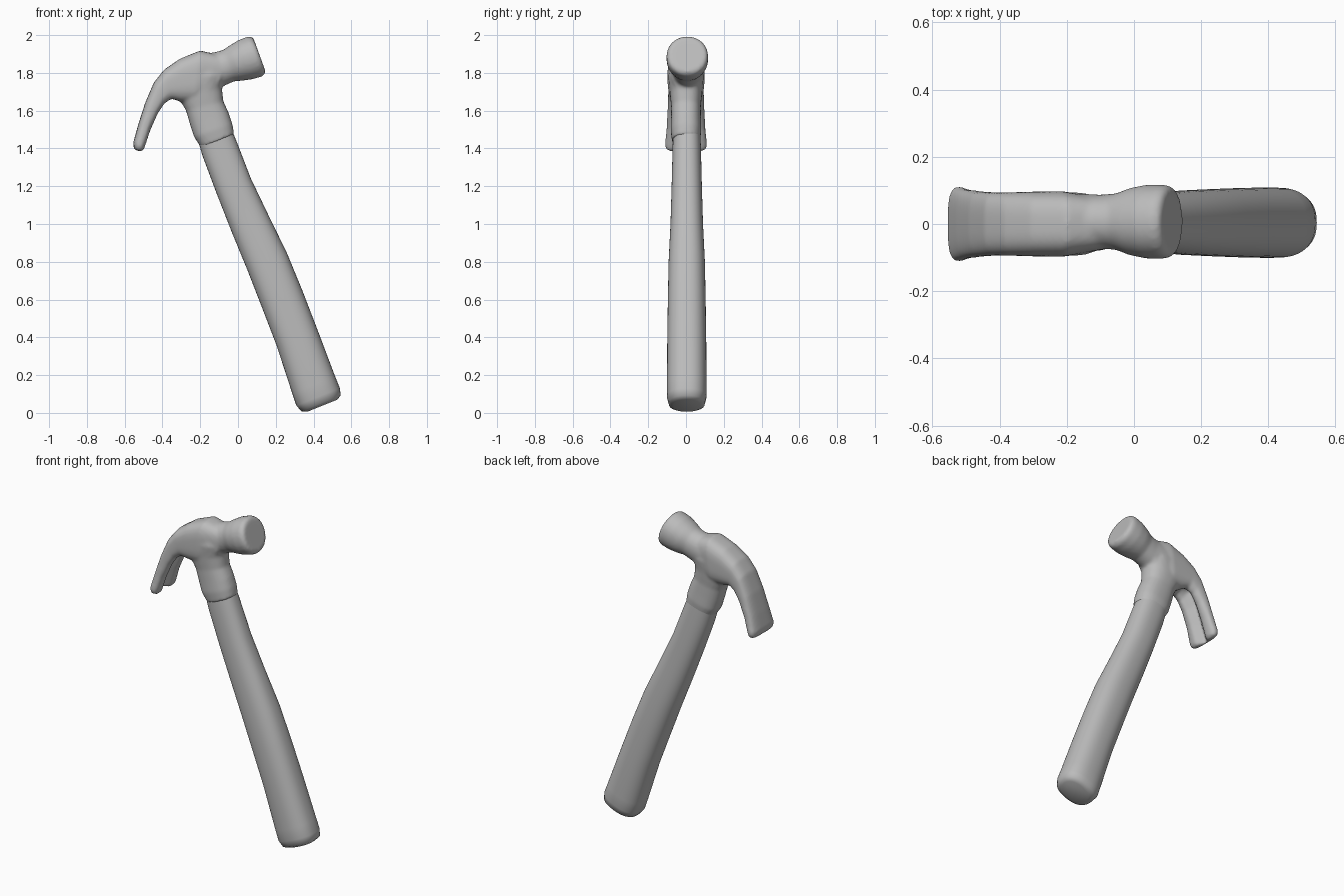
import bpy, bmesh, math
from mathutils import Vector

if "Cube" in bpy.data.objects:
    bpy.data.objects.remove(bpy.data.objects["Cube"])

grey = bpy.data.materials.new("plain_grey")
grey.use_nodes = True
grey.diffuse_color = (0.5, 0.5, 0.5, 1)
grey.node_tree.nodes["Principled BSDF"].inputs["Base Color"].default_value = (0.5, 0.5, 0.5, 1)

SIDES = 48


def spow(v, n):
    return math.copysign(abs(v) ** (2 / n), v)


def loft(bm, stations, n=2.4, y0=0.0):
    """Skin rounded sections. Station: one edge (x, z), other edge (x, z), half depth, groove."""
    rings = []
    for p, q, depth, groove in stations:
        a = Vector((p[0], y0, p[1]))
        b = Vector((q[0], y0, q[1]))
        mid, half = (a + b) / 2, (b - a) / 2
        ring = []
        for i in range(SIDES):
            t = math.tau * i / SIDES
            u, y = spow(math.cos(t), n), depth * spow(math.sin(t), n)
            if u > 0:
                u -= groove * math.exp(-(y / 0.03) ** 2)
            ring.append(bm.verts.new(mid + half * u + Vector((0, y, 0))))
        rings.append(ring)
    for r, s in zip(rings, rings[1:]):
        for i in range(SIDES):
            j = (i + 1) % SIDES
            bm.faces.new((r[i], r[j], s[j], s[i]))
    bm.faces.new(rings[0][::-1])
    bm.faces.new(rings[-1])


def along(cx, cz, angle, half, depth):
    """Station centred on (cx, cz), crossing an axis that points at the given angle."""
    t = math.radians(angle)
    dx, dz = -math.sin(t) * half, math.cos(t) * half
    return (cx + dx, cz + dz), (cx - dx, cz - dz), depth, 0


def finish(name, bm):
    bmesh.ops.recalc_face_normals(bm, faces=bm.faces)
    mesh = bpy.data.meshes.new(name)
    bm.to_mesh(mesh)
    bm.free()
    obj = bpy.data.objects.new(name, mesh)
    bpy.context.collection.objects.link(obj)
    mesh.materials.append(grey)
    bpy.ops.object.select_all(action='DESELECT')
    obj.select_set(True)
    bpy.context.view_layer.objects.active = obj
    bpy.ops.object.shade_smooth_by_angle(angle=math.radians(50))
    return obj


# Handle: leaning grip that swells toward the butt
bm = bmesh.new()
loft(bm, [along(*s) for s in (
    (0.446, 0.038, 112, 0.085, 0.07),
    (0.440, 0.050, 112, 0.112, 0.095),
    (0.424, 0.085, 112, 0.124, 0.104),
    (0.400, 0.150, 112, 0.122, 0.105),
    (0.312, 0.400, 112, 0.116, 0.103),
    (0.235, 0.600, 113, 0.116, 0.100),
    (0.155, 0.800, 114, 0.114, 0.096),
    (0.065, 1.000, 114, 0.107, 0.086),
    (-0.022, 1.200, 114, 0.099, 0.080),
    (-0.098, 1.400, 113, 0.098, 0.075),
    (-0.150, 1.550, 110, 0.090, 0.070))], y0=0.004)
finish("handle", bm)

# Head: claw, poll and socket fused into one casting
bm = bmesh.new()
loft(bm, [
    ((-0.08, 1.89), (-0.10, 1.72), 0.075, 0),
    ((-0.20, 1.918), (-0.23, 1.64), 0.098, 0),
    ((-0.307, 1.875), (-0.305, 1.645), 0.096, 0),
    ((-0.39, 1.818), (-0.35, 1.655), 0.094, 0.5),
    ((-0.445, 1.75), (-0.385, 1.632), 0.094, 1.1),
    ((-0.492, 1.64), (-0.420, 1.582), 0.097, 1.2),
    ((-0.529, 1.524), (-0.460, 1.497), 0.102, 1.2),
    ((-0.555, 1.43), (-0.488, 1.415), 0.111, 1.4),
    ((-0.552, 1.402), (-0.495, 1.395), 0.107, 1.7),
    ((-0.540, 1.388), (-0.508, 1.385), 0.09, 1.7)], n=3)
loft(bm, [along(*s) for s in (
    (-0.19, 1.80, 12, 0.100, 0.085),
    (-0.10, 1.82, 16, 0.092, 0.080),
    (-0.05, 1.838, 20, 0.088, 0.084),
    (-0.01, 1.852, 20, 0.099, 0.100),
    (0.04, 1.870, 20, 0.110, 0.110),
    (0.09, 1.887, 20, 0.112, 0.110),
    (0.107, 1.893, 20, 0.104, 0.104),
    (0.114, 1.895, 20, 0.090, 0.092))], n=2.1, y0=0.007)
loft(bm, [
    ((-0.195, 1.405), (-0.02, 1.475), 0.074, 0),
    ((-0.232, 1.46), (-0.03, 1.53), 0.081, 0),
    ((-0.252, 1.52), (-0.050, 1.59), 0.079, 0),
    ((-0.275, 1.60), (-0.078, 1.65), 0.078, 0),
    ((-0.315, 1.67), (-0.085, 1.72), 0.086, 0),
    ((-0.30, 1.77), (-0.07, 1.79), 0.095, 0),
    ((-0.25, 1.85), (-0.10, 1.86), 0.08, 0)])
head = finish("head", bm)
fuse = head.modifiers.new("fuse", 'REMESH')
fuse.mode = 'VOXEL'
fuse.voxel_size = 0.009
fuse.use_smooth_shade = True
soften = head.modifiers.new("soften", 'SMOOTH')
soften.factor = 0.5
soften.iterations = 5
